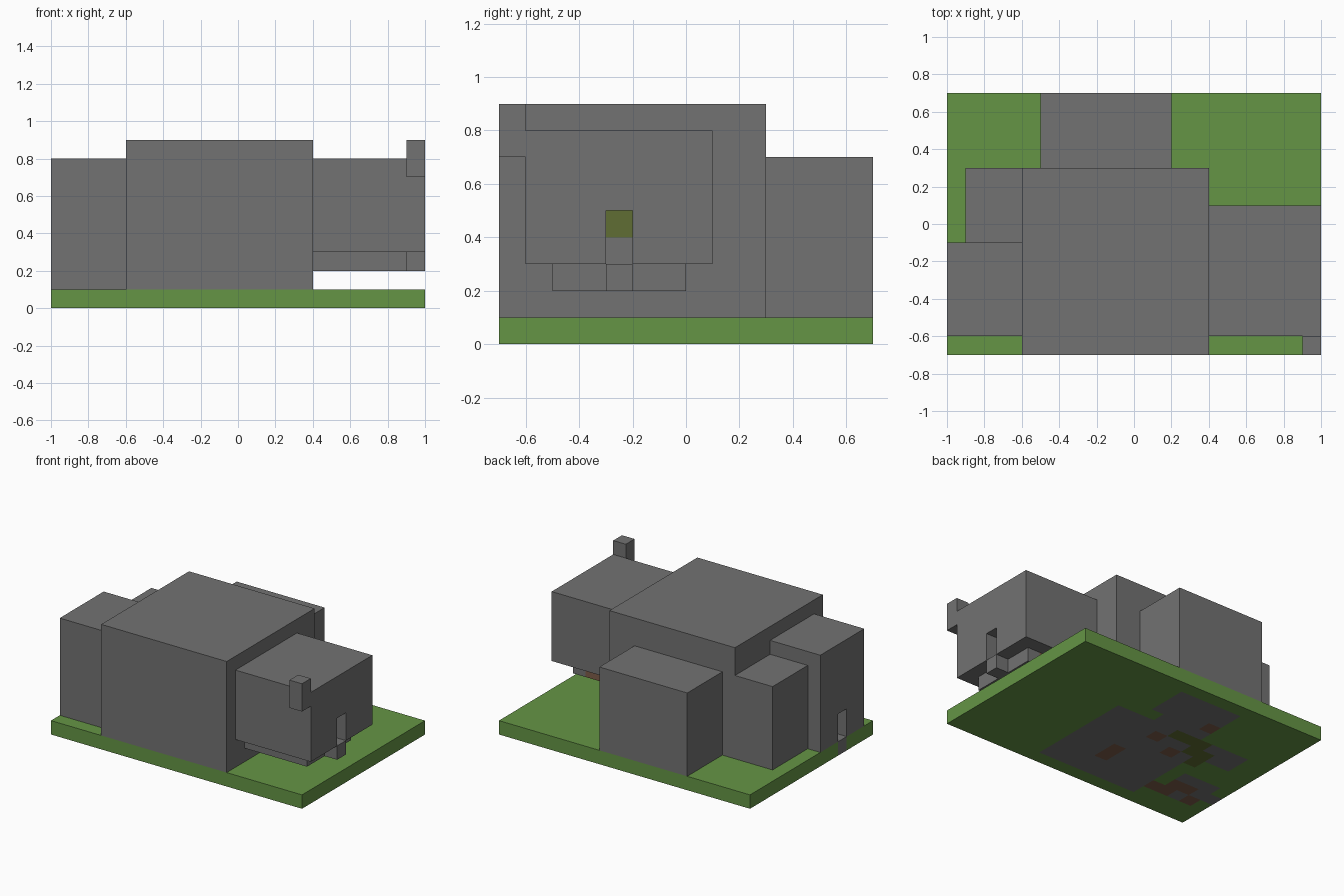
import bpy, bmesh
from mathutils import Vector

cube = bpy.data.objects.get("Cube")
if cube:
    bpy.data.objects.remove(cube, do_unlink=True)

UNIT = 0.1  # size of one block


def material(name, r, g, b):
    m = bpy.data.materials.new(name)
    m.use_nodes = True
    m.diffuse_color = (r, g, b, 1)
    m.node_tree.nodes["Principled BSDF"].inputs["Base Color"].default_value = (r, g, b, 1)
    return m


GRASS, STONE, WOOD, PLANT = 0, 1, 2, 3
MATS = [
    material("grass green", 0.13, 0.30, 0.06),
    material("stone grey", 0.17, 0.17, 0.17),
    material("wood brown", 0.21, 0.11, 0.068),
    material("olive plant", 0.115, 0.155, 0.033),
]


def finish(bm, name, mats):
    mesh = bpy.data.meshes.new(name)
    bm.to_mesh(mesh)
    bm.free()
    for m in mats:
        mesh.materials.append(m)
    ob = bpy.data.objects.new(name, mesh)
    bpy.context.collection.objects.link(ob)
    return ob


def box(name, xs, ys, zs, mat=STONE):
    """Box from low and high bounds counted in blocks."""
    bm = bmesh.new()
    bmesh.ops.create_cube(bm, size=1)
    for v in bm.verts:
        v.co = Vector([UNIT * (b[0] if c < 0 else b[1]) for c, b in zip(v.co, (xs, ys, zs))])
    return finish(bm, name, [MATS[mat]])


def hollow(ob, *cuts):
    """Cut box-shaped spaces out of a room."""
    for bounds in cuts:
        cutter = box("cutter", *bounds)
        cutter.hide_render = True
        mod = ob.modifiers.new("space", "BOOLEAN")
        mod.operation = "DIFFERENCE"
        mod.solver = "EXACT"
        mod.object = cutter
        bpy.context.view_layer.objects.active = ob
        bpy.ops.object.modifier_apply(modifier=mod.name)
        bpy.data.objects.remove(cutter, do_unlink=True)


def tiled_slab(name, xs, ys, top, default, patches):
    """One-block slab whose tiles are coloured by rectangles; later ones win."""
    bm = bmesh.new()
    nx, ny = xs[1] - xs[0], ys[1] - ys[0]
    rows = [[bm.verts.new((UNIT * (xs[0] + i), UNIT * (ys[0] + j), UNIT * top))
             for j in range(ny + 1)] for i in range(nx + 1)]
    for i in range(nx):
        for j in range(ny):
            f = bm.faces.new((rows[i][j], rows[i + 1][j], rows[i + 1][j + 1], rows[i][j + 1]))
            f.material_index = default
            for (x0, x1), (y0, y1), mat in patches:
                if x0 <= xs[0] + i < x1 and y0 <= ys[0] + j < y1:
                    f.material_index = mat
    ob = finish(bm, name, MATS)
    mod = ob.modifiers.new("thickness", "SOLIDIFY")
    mod.thickness = UNIT
    mod.offset = -1
    return ob


# Ground slab with the room floors let into it
tiled_slab("ground", (-10, 10), (-7, 7), 1, GRASS, [
    ((-5, 3), (-6, 2), STONE),     # main hall
    ((-4, 1), (3, 6), STONE),      # back room
    ((-4, 0), (2, 3), STONE),      # back doorway
    ((-8, -5), (0, 2), STONE),     # side room
    ((-9, -6), (-5, -2), STONE),   # left room
    ((-10, -9), (-4, -3), STONE),  # doorstep
    ((-1, 0), (-4, -2), WOOD),
    ((-2, -1), (0, 1), WOOD),
    ((-4, -3), (-1, 0), WOOD),
    ((-4, -3), (3, 4), WOOD),
    ((-7, -5), (-5, -4), WOOD),
    ((-8, -6), (-4, -3), WOOD),
    ((-9, -8), (-5, -4), WOOD),
    ((-4, -2), (1, 2), PLANT),
    ((-5, -4), (0, 2), PLANT),
    ((-6, -5), (-1, 1), PLANT),
])

# Solid-looking masses of the building
box("main_hall", (-6, 4), (-7, 3), (1, 9))
box("back_room", (-5, 2), (3, 7), (1, 7))
box("side_room", (-9, -6), (-1, 3), (1, 7))

# Ground-level room with a doorway
left_room = box("left_room", (-10, -6), (-6, -1), (1, 8))
hollow(left_room,
       ((-9, -5.5), (-5, -2), (0.5, 7)),
       ((-10.5, -8.5), (-4, -3), (0.5, 3)))

# Raised room with its doorway, floor, step and chimney
raised_room = box("raised_room", (4, 10), (-6, 1), (3, 8))
hollow(raised_room,
       ((3.5, 9), (-5, 0), (2.5, 7)),
       ((8.5, 10.5), (-3, -2), (2.5, 5)))
tiled_slab("raised_floor", (4, 9), (-5, 0), 3, STONE, [((6, 8), (-1, 0), WOOD)])
box("door_step", (9, 10), (-3, -2), (2, 3))
box("chimney", (9, 10), (-7, -6), (7, 9))

# Potted plant inside the raised room
box("plant_pot", (4, 5), (-3, -2), (3, 4))
box("plant_leaves", (4, 5), (-3, -2), (4, 5), PLANT)
